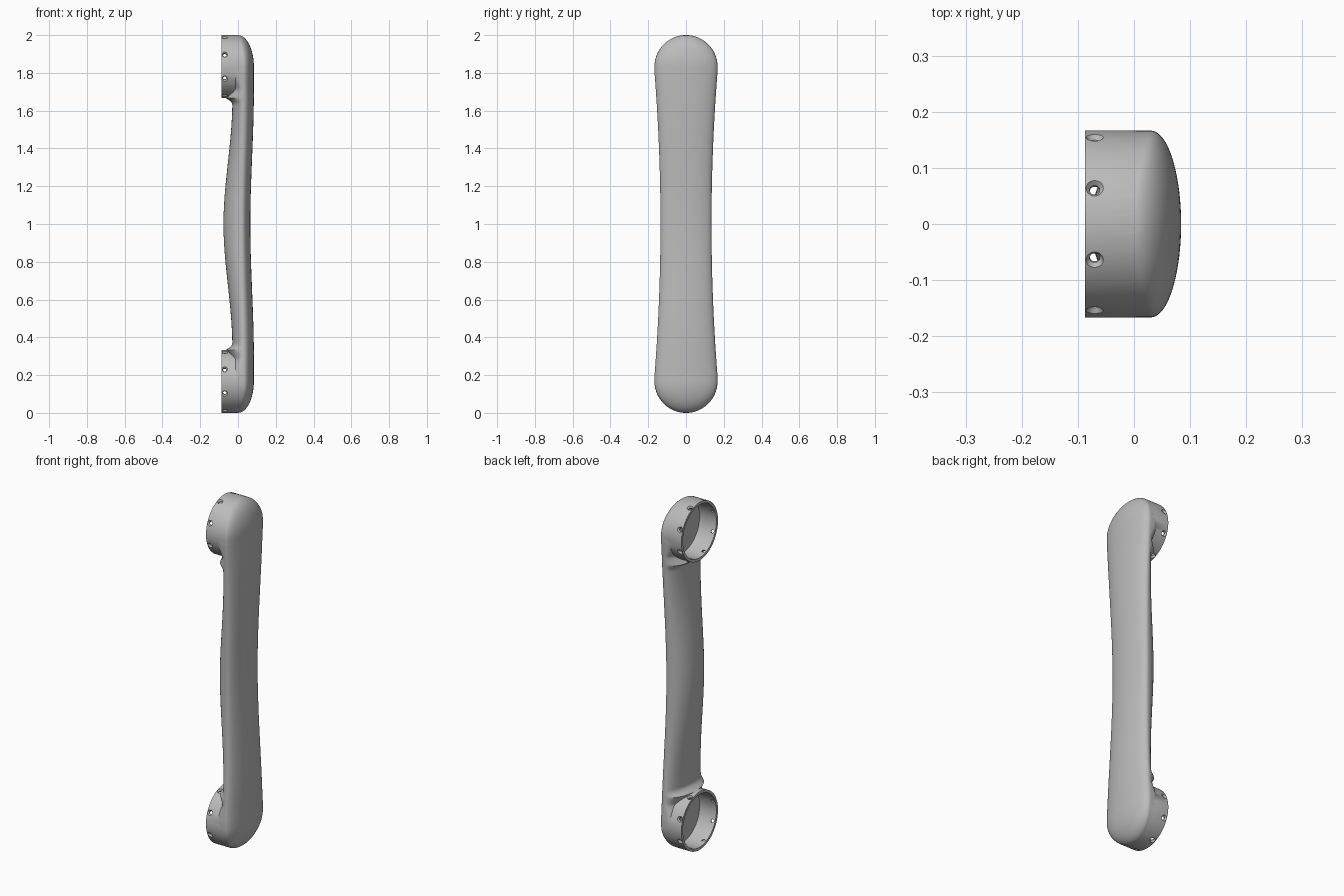
import bpy, bmesh, math
from mathutils import Matrix, Vector

if "Cube" in bpy.data.objects:
    bpy.data.objects.remove(bpy.data.objects["Cube"])

R = 0.167            # cup radius, also the radius of the rounded ends
RIM = -0.087         # x of the open cup rims
CUP_Z = (R, 2 - R)

grey = bpy.data.materials.new("plain grey")
grey.use_nodes = True
colour = (0.5, 0.5, 0.5, 1)
grey.diffuse_color = colour
grey.node_tree.nodes["Principled BSDF"].inputs["Base Color"].default_value = colour


def smooth(t):
    t = min(max(t, 0), 1)
    return t * t * (3 - 2 * t)


def make(name, bm):
    bmesh.ops.recalc_face_normals(bm, faces=bm.faces)
    mesh = bpy.data.meshes.new(name)
    bm.to_mesh(mesh)
    bm.free()
    mesh.materials.append(grey)
    obj = bpy.data.objects.new(name, mesh)
    bpy.context.collection.objects.link(obj)
    return obj


def loft(bm, rings):
    """Skin a list of closed rings and cap both ends."""
    rows = [[bm.verts.new(p) for p in ring] for ring in rings]
    for a, b in zip(rows, rows[1:]):
        for i in range(len(a)):
            j = (i + 1) % len(a)
            bm.faces.new((a[i], a[j], b[j], b[i]))
    bm.faces.new(rows[0])
    bm.faces.new(rows[-1])


def lathe(bm, profile, origin, axis, sides):
    """Turn (height, radius) pairs around an axis."""
    turn = Vector((0, 0, 1)).rotation_difference(Vector(axis)).to_matrix().to_4x4()
    place = Matrix.Translation(origin) @ turn
    angles = [2 * math.pi * i / sides for i in range(sides)]
    loft(bm, [[place @ Vector((r * math.cos(a), r * math.sin(a), h)) for a in angles]
              for h, r in profile])


def section(z, sides=72):
    """Grip outline at height z: shallow dome on +x, deeper belly on -x."""
    u = abs(z - 1)
    t = max(0, (u - (1 - R)) / R)
    s = math.sqrt(max(0, 1 - t * t))
    half = (0.135 + 0.0315 * min(1, u / 0.8) ** 2) * s
    top = (0.065 + 0.019 * smooth(u / 0.7)) * s
    centre = (0.02 + 0.01 * smooth(u / 0.7)) * s * s
    edge = u - (1 - 2 * R)
    fillet = max(0, 1 + edge / 0.035) ** 2 if edge < 0 else max(0, 1 - edge / 0.05)
    low = (-0.077 + 0.047 * smooth(u / 0.65) - 0.035 * fillet) * s
    belly = 2 + 4 * smooth((u - 0.7) / 0.13)
    ring = []
    for i in range(sides):
        a = 2 * math.pi * i / sides
        co, si = math.cos(a), math.sin(a)
        n, h = (2, top - centre) if si >= 0 else (belly, centre - low)
        y = math.copysign(abs(co) ** (2 / n), co) * half
        x = centre + math.copysign(abs(si) ** (2 / n), si) * h
        ring.append((x, y, z))
    return ring


# Grip with rounded ends
end = [R * (1 - math.cos(k * math.pi / 32)) for k in range(1, 16)]
near = [R + (0.4 - R) * k / 28 for k in range(29)]
middle = [0.4 + 0.6 * k / 16 for k in range(1, 17)]
lower = end + near + middle
bm = bmesh.new()
loft(bm, [section(z) for z in lower + [2 - z for z in reversed(lower[:-1])]])
handset = make("handset", bm)

# Solid cups with domed backs
bm = bmesh.new()
dome = [(0.07 * math.sin(k * math.pi / 20), R * math.cos(k * math.pi / 20)) for k in range(10)]
for z in CUP_Z:
    lathe(bm, [(RIM, R)] + dome, (0, 0, z), (1, 0, 0), 96)
cups = make("cups", bm)

# Cup hollows
bm = bmesh.new()
for z in CUP_Z:
    lathe(bm, [(-0.2, 0.152), (0.02, 0.152)], (0, 0, z), (1, 0, 0), 96)
hollows = make("cup_hollows", bm)

# Countersunk screw holes around each cup
bm = bmesh.new()
drill = [(0.14, 0.009), (0.158, 0.009), (R, 0.0155), (0.175, 0.0215)]
for z in CUP_Z:
    for k in range(8):
        a = math.radians(22.5 + 45 * k)
        lathe(bm, drill, (-0.07, 0, z), (0, math.cos(a), math.sin(a)), 20)
holes = make("screw_holes", bm)

# Combine, then drop the cutters
for tool, mode in ((cups, 'UNION'), (hollows, 'DIFFERENCE'), (holes, 'DIFFERENCE')):
    tool.hide_render = True
    mod = handset.modifiers.new(tool.name, 'BOOLEAN')
    mod.operation, mod.object, mod.solver = mode, tool, 'EXACT'
bpy.context.view_layer.update()
graph = bpy.context.evaluated_depsgraph_get()
result = bpy.data.meshes.new_from_object(handset.evaluated_get(graph))
handset.modifiers.clear()
handset.data = result
for tool in (cups, hollows, holes):
    bpy.data.objects.remove(tool)

bpy.ops.object.select_all(action='DESELECT')
handset.select_set(True)
bpy.context.view_layer.objects.active = handset
bpy.ops.object.shade_smooth_by_angle(angle=math.radians(35))
